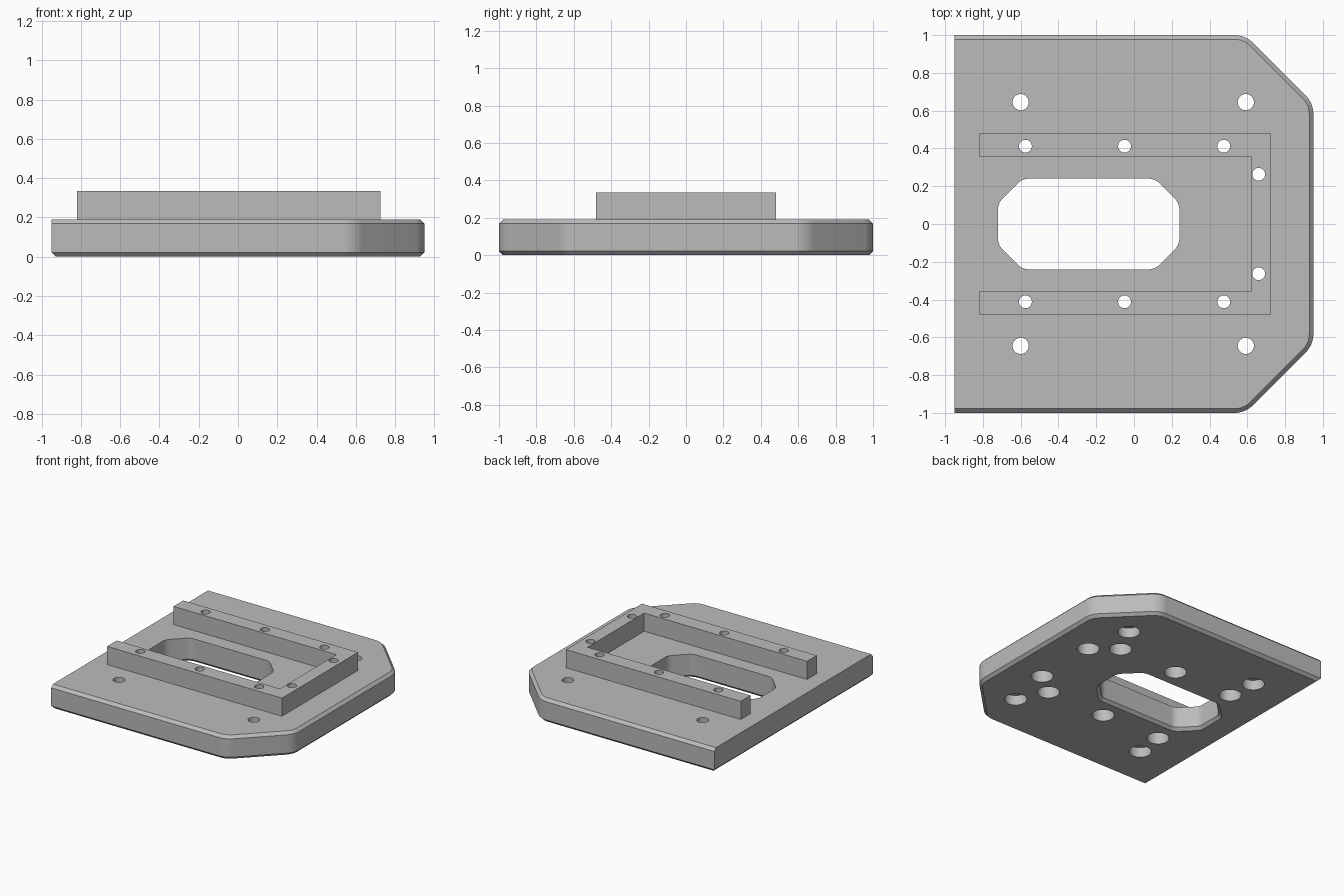
import bpy, bmesh, math
from mathutils import Vector

cube = bpy.data.objects.get("Cube")
if cube:
    bpy.data.objects.remove(cube)

grey = bpy.data.materials.new("machined grey")
grey.use_nodes = True
colour = (0.5, 0.5, 0.5, 1)
grey.diffuse_color = colour
grey.node_tree.nodes["Principled BSDF"].inputs["Base Color"].default_value = colour

CHAMFER = 0.022
PLATE_TOP = 0.19
RAIL_TOP = 0.335
TAN = math.tan(math.pi / 8)


def rounded(corners, steps=8):
    """Outline through (x, y, fillet radius) corners."""
    out = []
    for i, (x, y, r) in enumerate(corners):
        p = Vector((x, y))
        if r <= 0:
            out.append(p)
            continue
        a = (Vector(corners[i - 1][:2]) - p).normalized()
        b = (Vector(corners[(i + 1) % len(corners)][:2]) - p).normalized()
        half = a.angle(b) / 2
        centre = p + (a + b).normalized() * r / math.sin(half)
        start = p + a * r / math.tan(half) - centre
        end = p + b * r / math.tan(half) - centre
        total = math.pi - 2 * half
        for k in range(steps + 1):
            t = k / steps
            out.append(centre + (start * math.sin((1 - t) * total)
                                 + end * math.sin(t * total)) / math.sin(total))
    return out


def loft(bm, layers):
    """Closed solid through (outline, height) layers, bottom to top."""
    rings = [[bm.verts.new((p[0], p[1], z)) for p in outline] for outline, z in layers]
    n = len(rings[0])
    bm.faces.new(rings[0][::-1])
    bm.faces.new(rings[-1])
    for low, high in zip(rings, rings[1:]):
        for i in range(n):
            j = (i + 1) % n
            bm.faces.new((low[i], low[j], high[j], high[i]))


def finish(bm, name):
    bmesh.ops.recalc_face_normals(bm, faces=bm.faces)
    mesh = bpy.data.meshes.new(name)
    bm.to_mesh(mesh)
    bm.free()
    mesh.materials.append(grey)
    obj = bpy.data.objects.new(name, mesh)
    bpy.context.collection.objects.link(obj)
    return obj


def plate_outline(inset, left_inset):
    x, y, r = 0.95 - inset, 1 - inset, 0.145 - inset
    cx, cy = 0.59 - inset * TAN, 0.64 - inset * TAN
    left = -0.95 + left_inset
    return rounded([(left, -y, 0), (cx, -y, r), (x, -cy, r),
                    (x, cy, r), (cx, y, r), (left, y, 0)])


def window_outline(grow):
    hx, hy, r = 0.48 + grow, 0.24 + grow, 0.08 + grow
    cx, cy = 0.35 + grow * TAN, 0.11 + grow * TAN
    pts = [(cx, -hy), (hx, -cy), (hx, cy), (cx, hy),
           (-cx, hy), (-hx, cy), (-hx, -cy), (-cx, -hy)]
    return [p + Vector((-0.24, 0)) for p in rounded([(*p, r) for p in pts])]


def circle(x, y, r, n=32):
    return [(x + r * math.cos(2 * math.pi * k / n),
             y + r * math.sin(2 * math.pi * k / n)) for k in range(n)]


# Base plate, chamfered below all round and above on three sides
bm = bmesh.new()
loft(bm, [(plate_outline(CHAMFER, CHAMFER), 0),
          (plate_outline(0, 0), CHAMFER),
          (plate_outline(0, 0), PLATE_TOP - CHAMFER),
          (plate_outline(CHAMFER, 0), PLATE_TOP)])
plate = finish(bm, "base_plate")

# U-shaped raised rail
u_shape = [(-0.82, -0.48), (0.725, -0.48), (0.725, 0.48), (-0.82, 0.48),
           (-0.82, 0.357), (0.62, 0.357), (0.62, -0.357), (-0.82, -0.357)]
bm = bmesh.new()
loft(bm, [(u_shape, PLATE_TOP), (u_shape, RAIL_TOP)])
rail = finish(bm, "raised_rail")

# Cutter: window with flared underside, and counterbored screw holes
bm = bmesh.new()
loft(bm, [(window_outline(2 * CHAMFER), -CHAMFER),
          (window_outline(0), CHAMFER),
          (window_outline(0), 0.5)])
mount_holes = [(x, 0.645, 0.043, 0.08) for x in (-0.6, 0.592)]
rail_holes = [(x, 0.412, 0.034, 0.14) for x in (-0.575, -0.05, 0.475)]
end_hole = [(0.66, 0.263, 0.034, 0.14)]
for x, y, r, depth in mount_holes + rail_holes + end_hole:
    for side in (-1, 1):
        wide, narrow = circle(x, y * side, 0.082), circle(x, y * side, r)
        loft(bm, [(wide, -0.05), (wide, depth), (narrow, depth), (narrow, 0.5)])
cutter = finish(bm, "hole_cutter")
cutter.hide_render = True

# Cut both parts and shade
for obj in (plate, rail):
    mod = obj.modifiers.new("holes", "BOOLEAN")
    mod.operation = "DIFFERENCE"
    mod.solver = "EXACT"
    mod.object = cutter
    bpy.ops.object.select_all(action="DESELECT")
    obj.select_set(True)
    bpy.context.view_layer.objects.active = obj
    bpy.ops.object.modifier_apply(modifier=mod.name)
    bpy.ops.object.shade_smooth_by_angle(angle=math.radians(30))
bpy.data.objects.remove(cutter)
